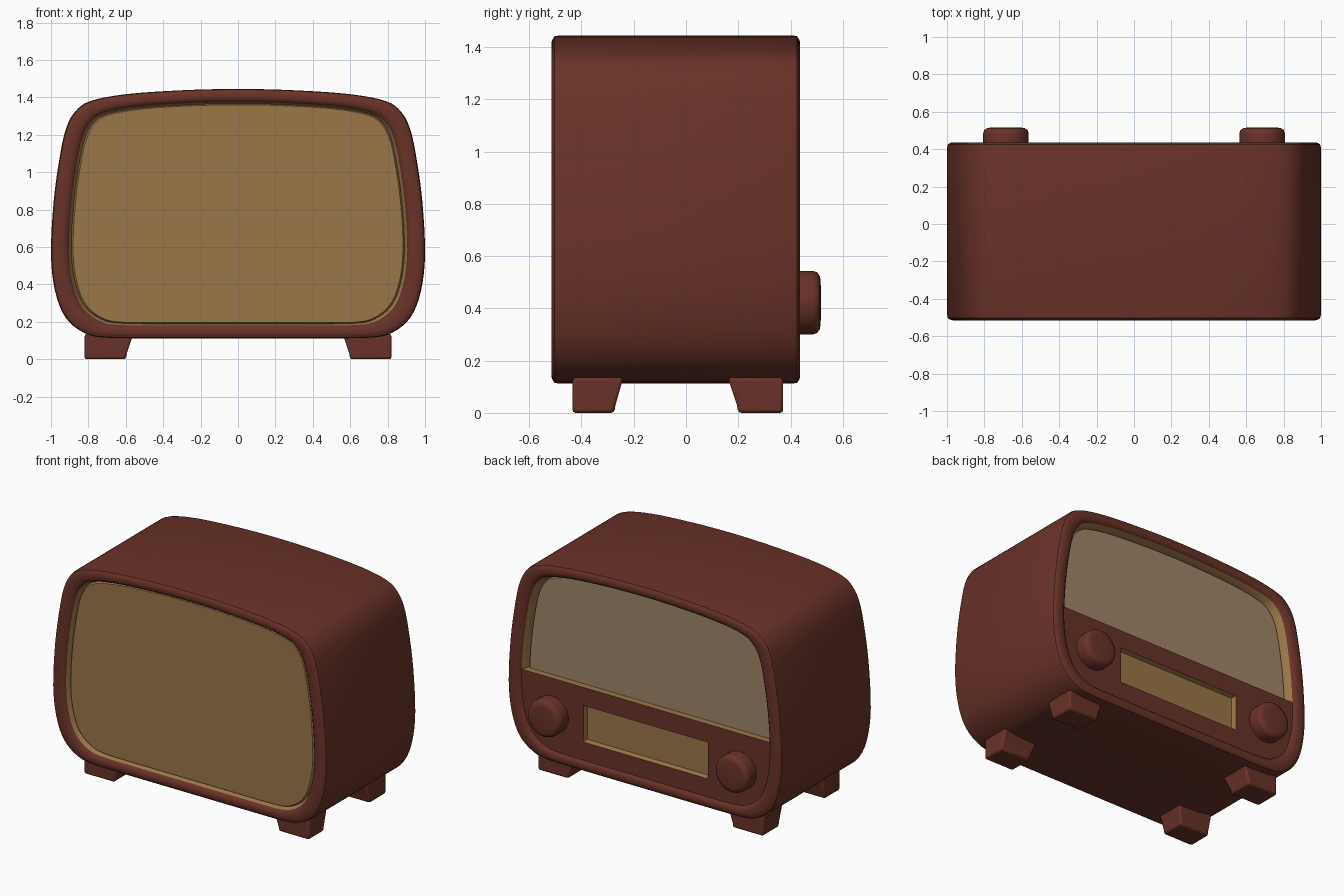
import bpy, bmesh, math
from mathutils import Vector

if "Cube" in bpy.data.objects:
    bpy.data.objects.remove(bpy.data.objects["Cube"])


def material(name, rgb):
    m = bpy.data.materials.new(name)
    m.diffuse_color = (*rgb, 1)
    m.use_nodes = True
    m.node_tree.nodes["Principled BSDF"].inputs["Base Color"].default_value = m.diffuse_color
    return m


BROWN = material("brown wood", (0.141, 0.032, 0.021))
TAN = material("tan cloth", (0.328, 0.181, 0.065))
GLASS = material("grey glass", (0.352, 0.238, 0.141))

# Half outline of the cabinet, bottom centre to top centre (x, z)
HALF = [(0, .112), (.4, .112), (.7, .115), (.82, .14), (.92, .22), (.977, .36),
        (1, .56), (.985, .85), (.95, 1.1), (.917, 1.24), (.87, 1.325),
        (.79, 1.38), (.6, 1.417), (.3, 1.438), (0, 1.445)]
MID_Z = .7725


def smooth_outline(steps=4):
    pts = [Vector(p) for p in HALF + [(-x, z) for x, z in HALF[-2:0:-1]]]
    n, out = len(pts), []
    for i in range(n):
        a, b, c, d = (pts[(i + k) % n] for k in (-1, 0, 1, 2))
        for s in range(steps):
            t = s / steps
            out.append(.5 * (2 * b + (c - a) * t + (2 * a - 5 * b + 4 * c - d) * t * t
                             + (3 * b - a - 3 * c + d) * t ** 3))
    return out


OUTLINE = smooth_outline()


def cabinet_ring(y, scale):
    return [(p.x * scale, y, MID_Z + (p.y - MID_Z) * (scale if scale > .99 else scale - .008))
            for p in OUTLINE]


def circle_ring(cx, cz, r, y, n=40):
    return [(cx + r * math.cos(2 * math.pi * i / n), y,
             cz + r * math.sin(2 * math.pi * i / n)) for i in range(n)]


def loft(rings):
    """Closed bmesh through a list of equal-length rings."""
    bm = bmesh.new()
    rows = [[bm.verts.new(p) for p in ring] for ring in rings]
    for a, b in zip(rows, rows[1:]):
        for i in range(len(a)):
            j = (i + 1) % len(a)
            bm.faces.new((a[i], a[j], b[j], b[i]))
    bm.faces.new(rows[0])
    bm.faces.new(rows[-1])
    bmesh.ops.recalc_face_normals(bm, faces=bm.faces)
    return bm


def finish(name, bm, mats, angle=35):
    me = bpy.data.meshes.new(name)
    bm.to_mesh(me)
    bm.free()
    for m in mats:
        me.materials.append(m)
    ob = bpy.data.objects.new(name, me)
    bpy.context.collection.objects.link(ob)
    bpy.ops.object.select_all(action='DESELECT')
    ob.select_set(True)
    bpy.context.view_layer.objects.active = ob
    bpy.ops.object.shade_smooth_by_angle(angle=math.radians(angle))
    return ob


# Cabinet shell: rounded rims at both ends, tan lips inside them
FRONT, BACK = -.515, .437
RIM = [(.05, .89), (.018, .905), (.006, .918), (0, .94), (0, .97), (.004, .985), (.012, .995), (.03, 1)]
rings = [cabinet_ring(FRONT + d, s) for d, s in RIM]
rings += [cabinet_ring(BACK - d, s) for d, s in reversed(RIM[1:])]
rings.append(cabinet_ring(BACK - .075, .885))
cabinet = loft(rings)
for f in cabinet.faces:
    c = f.calc_center_median()
    ys = [v.co.y for v in f.verts]
    if min(ys) > BACK - .076 and min(ys) < BACK - .06 or max(ys) > FRONT + .045 and max(ys) < FRONT + .06:
        f.material_index = 1
finish("cabinet", cabinet, [BROWN, TAN])

# Front cloth panel
finish("front_panel", loft([cabinet_ring(FRONT + .055, .892), cabinet_ring(FRONT + .04, .888),
                            cabinet_ring(FRONT + .034, .882)]), [TAN])

# Back window glass
finish("window_glass", loft([cabinet_ring(BACK - .08, .884), cabinet_ring(BACK - .062, .878)]), [GLASS])

# Lower control panel with a sunken dial
panel = loft([cabinet_ring(BACK - .07, .9), cabinet_ring(BACK - .018, .905)])


def cut(co, no, clear=False):
    geom = panel.verts[:] + panel.edges[:] + panel.faces[:]
    bmesh.ops.bisect_plane(panel, geom=geom, plane_co=co, plane_no=no, clear_outer=clear)


cut((0, 0, .66), (0, 0, 1), True)
bmesh.ops.holes_fill(panel, edges=panel.edges[:])
for x in (-.455, .455):
    cut((x, 0, 0), (1, 0, 0))
for z in (.3, .54):
    cut((0, 0, z), (0, 0, 1))
bmesh.ops.recalc_face_normals(panel, faces=panel.faces)
for f in panel.faces:
    if f.normal.z > .9 and f.calc_center_median().z > .65:
        f.material_index = 1
dial = [f for f in panel.faces if f.normal.y > .9 and abs(f.calc_center_median().x) < .4
        and .3 < f.calc_center_median().z < .54]
walls = bmesh.ops.inset_region(panel, faces=dial, thickness=.012, depth=-.03)["faces"]
for f in dial + walls:
    f.material_index = 1
finish("control_panel", panel, [BROWN, TAN])

# Control knobs
KNOB = [(.118, .39), (.122, .43), (.122, .485), (.116, .502), (.102, .512), (.085, .515), (.04, .517)]
for side, x in (("left", -.685), ("right", .685)):
    finish(side + "_knob", loft([circle_ring(x, .422, r, y) for r, y in KNOB]), [BROWN])

# Feet: upright outer sides, tapered inner sides
for sx, side in ((-1, "left"), (1, "right")):
    for end, outer, inner_top, inner_low in (("front", -.435, -.24, -.275), ("back", .372, .16, .2)):
        levels = ((0, .60, inner_low), (.03, .595, inner_low - .005 * (1 if outer > 0 else -1)),
                  (.135, .56, inner_top))
        foot = loft([[(sx * .82, outer, z), (sx * xi, outer, z), (sx * xi, yi, z), (sx * .82, yi, z)]
                     for z, xi, yi in levels])
        ob = finish(f"{end}_{side}_foot", foot, [BROWN])
        bev = ob.modifiers.new("soft edges", 'BEVEL')
        bev.width, bev.segments = .012, 2
